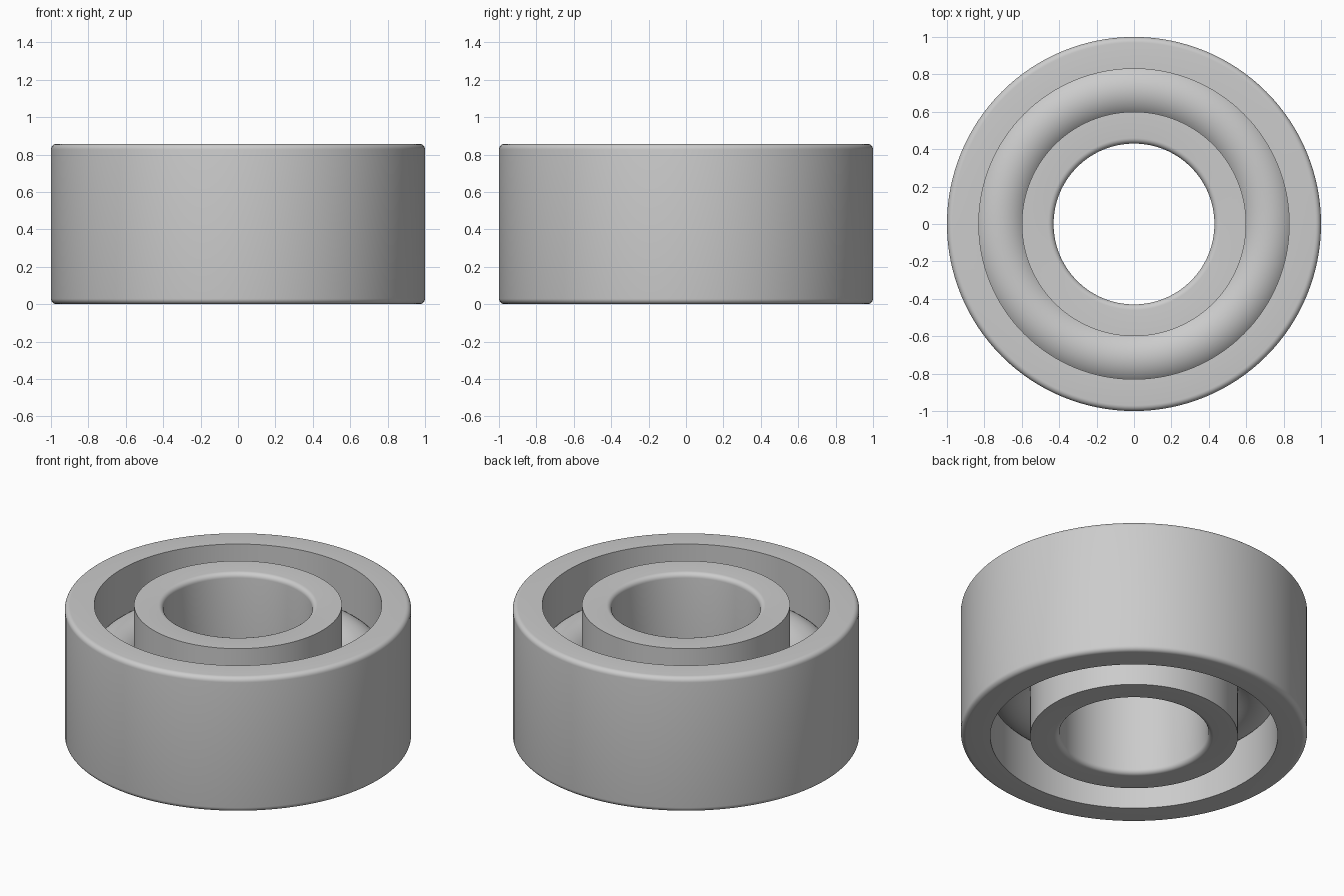
import bpy, bmesh
from math import cos, sin, pi, radians

if "Cube" in bpy.data.objects:
    bpy.data.objects.remove(bpy.data.objects["Cube"], do_unlink=True)

HEIGHT = 0.857
FILLET = 0.03
SEGMENTS = 128

# Single steel colour
steel = bpy.data.materials.new("light_grey_steel")
steel.use_nodes = True
grey = (0.6, 0.6, 0.6, 1.0)
steel.diffuse_color = grey
steel.node_tree.nodes["Principled BSDF"].inputs["Base Color"].default_value = grey


def lathe(name, profile):
    """Revolve a closed (radius, height) profile about the z axis."""
    bm = bmesh.new()
    rings = []
    for i in range(SEGMENTS):
        a = 2 * pi * i / SEGMENTS
        rings.append([bm.verts.new((r * cos(a), r * sin(a), z)) for r, z in profile])
    n = len(profile)
    for i in range(SEGMENTS):
        here, there = rings[i], rings[(i + 1) % SEGMENTS]
        for j in range(n):
            k = (j + 1) % n
            bm.faces.new((here[j], there[j], there[k], here[k]))
    bmesh.ops.recalc_face_normals(bm, faces=bm.faces)
    mesh = bpy.data.meshes.new(name)
    bm.to_mesh(mesh)
    bm.free()
    mesh.materials.append(steel)
    obj = bpy.data.objects.new(name, mesh)
    bpy.context.collection.objects.link(obj)
    bpy.ops.object.select_all(action="DESELECT")
    obj.select_set(True)
    bpy.context.view_layer.objects.active = obj
    bpy.ops.object.shade_smooth_by_angle(angle=radians(30))
    return obj


def race_profile(sharp_r, round_r, steps=6):
    """Race section: sharp corners at sharp_r, filleted corners at round_r."""
    side = 1 if round_r > sharp_r else -1
    centre = round_r - side * FILLET
    arc = [(centre + side * FILLET * cos(t), FILLET * sin(t))
           for t in (pi / 2 * i / steps for i in range(steps + 1))]
    lower = [(r, FILLET - h) for r, h in reversed(arc)]
    upper = [(r, HEIGHT - FILLET + h) for r, h in arc]
    return [(sharp_r, 0)] + lower + upper + [(sharp_r, HEIGHT)]


# Outer and inner races
lathe("outer_race", race_profile(0.83, 1.0))
lathe("inner_race", race_profile(0.6, 0.43))

# Rounded ring running between the races
MID_RADIUS, TUBE = 0.715, 0.171
lathe("rolling_ring", [(MID_RADIUS + TUBE * cos(2 * pi * i / 48),
                        HEIGHT / 2 + TUBE * sin(2 * pi * i / 48)) for i in range(48)])
